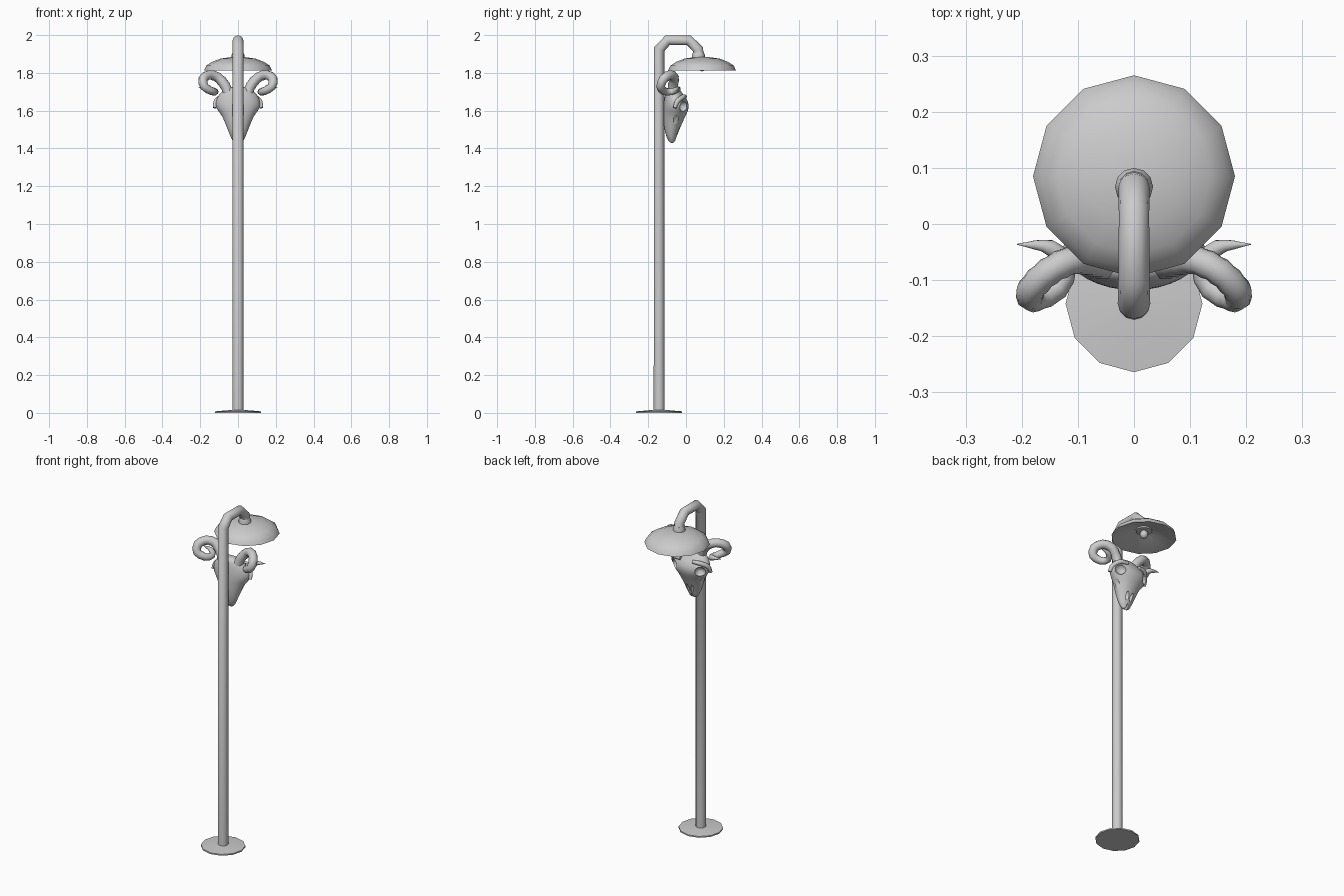
import bpy, bmesh, math
from mathutils import Vector

cube = bpy.data.objects.get("Cube")
if cube:
    bpy.data.objects.remove(cube, do_unlink=True)

grey = bpy.data.materials.new("plain grey")
grey.use_nodes = True
COLOUR = (0.6, 0.6, 0.6, 1)
grey.diffuse_color = COLOUR
grey.node_tree.nodes["Principled BSDF"].inputs["Base Color"].default_value = COLOUR


def select(ob):
    bpy.ops.object.select_all(action='DESELECT')
    ob.select_set(True)
    bpy.context.view_layer.objects.active = ob


def finish(bm, name, angle=40):
    bmesh.ops.recalc_face_normals(bm, faces=bm.faces)
    me = bpy.data.meshes.new(name)
    bm.to_mesh(me)
    bm.free()
    me.materials.append(grey)
    ob = bpy.data.objects.new(name, me)
    bpy.context.collection.objects.link(ob)
    select(ob)
    bpy.ops.object.shade_smooth_by_angle(angle=math.radians(angle))
    return ob


def loft(name, rings, angle=40):
    """Join rings of points; close both ends."""
    bm = bmesh.new()
    rows = [[bm.verts.new(p) for p in ring] for ring in rings]
    n = len(rows[0])
    for a, b in zip(rows, rows[1:]):
        for i in range(n):
            j = (i + 1) % n
            bm.faces.new((a[i], a[j], b[j], b[i]))
    bm.faces.new(rows[0][::-1])
    bm.faces.new(rows[-1])
    return finish(bm, name, angle)


def turned(name, profile, y, n=12, angle=40):
    """Profile of (radius, z) turned about a vertical axis at x = 0."""
    turn = [math.tau * i / n for i in range(n)]
    return loft(name, [[(r * math.cos(a), y + r * math.sin(a), z) for a in turn]
                       for r, z in profile], angle)


def tube(name, path, radii, n=12, angle=40):
    """Sweep a circle along a path, carrying its frame from point to point."""
    pts = [Vector(p) for p in path]
    rings, side = [], Vector((1, 0, 0))
    for i, p in enumerate(pts):
        before = (p - pts[max(i - 1, 0)]).normalized()
        after = (pts[min(i + 1, len(pts) - 1)] - p).normalized()
        t = (before + after).normalized()
        side = (side - t * side.dot(t)).normalized()
        up = t.cross(side)
        rings.append([p + radii[i] * (side * math.cos(a) + up * math.sin(a))
                      for a in (math.tau * k / n for k in range(n))])
    return loft(name, rings, angle)


def smooth_path(points, steps):
    """Catmull-Rom samples through points of any dimension."""
    p = [Vector(q) for q in points]
    p = [2 * p[0] - p[1]] + p + [2 * p[-1] - p[-2]]
    out = []
    for a, b, c, d in zip(p, p[1:], p[2:], p[3:]):
        for k in range(steps):
            t = k / steps
            out.append(0.5 * (2 * b + (c - a) * t + (2 * a - 5 * b + 4 * c - d) * t * t
                              + (3 * b - a - 3 * c + d) * t ** 3))
    return out + [p[-2]]


POLE_Y, LAMP_Y = -0.142, 0.085

# Foot plate, pole with bent arm, and collar
turned("foot_plate", [(0.122, 0), (0.122, 0.008), (0.03, 0.016)], POLE_Y, angle=75)
arm = [(POLE_Y, 0), (POLE_Y, 1.925), (-0.097, 1.973), (0.015, 1.973),
       (0.064, 1.925), (0.066, 1.87)]
tube("pole", [(0, y, z) for y, z in arm], [0.029, 0.029, 0.028, 0.027, 0.028, 0.03], angle=60)
turned("collar", [(0.034, 1.865), (0.034, 1.895), (0.028, 1.91)], 0.066)

# Open lamp shade, socket and bulb
turned("lamp_shade", [(0.03, 1.884), (0.092, 1.876), (0.138, 1.858), (0.168, 1.838),
                      (0.18, 1.812), (0.175, 1.812), (0.07, 1.858), (0.03, 1.862)], LAMP_Y)
turned("bulb_socket", [(0.045, 1.864), (0.045, 1.852), (0.018, 1.85), (0.018, 1.842)], LAMP_Y)
bm = bmesh.new()
bmesh.ops.create_uvsphere(bm, u_segments=12, v_segments=8, radius=0.024)
bmesh.ops.translate(bm, verts=bm.verts, vec=(0, LAMP_Y, 1.832))
finish(bm, "bulb")

# Skull: sections of (z, half width, back y, front y)
sections = [(1.425, 0.022, -0.085, -0.062), (1.46, 0.04, -0.105, -0.05),
            (1.50, 0.056, -0.115, -0.034), (1.55, 0.076, -0.12, -0.012),
            (1.585, 0.094, -0.12, 0.006), (1.615, 0.122, -0.12, 0.018),
            (1.65, 0.122, -0.118, 0.014), (1.685, 0.105, -0.112, -0.012),
            (1.715, 0.07, -0.105, -0.035), (1.728, 0.035, -0.09, -0.05)]
rings = []
for z, w, back, front in sections:
    mid, depth = (back + front) / 2, (front - back) / 2
    rings.append([(w * math.cos(a), mid + depth * math.sin(a), z)
                  for a in (math.tau * k / 16 for k in range(16))])
skull = loft("skull", rings)
sub = skull.modifiers.new("round", 'SUBSURF')
sub.levels = sub.render_levels = 1


def carve(name, centre, size, yaw=0, roll=0):
    """Carve an ellipsoid hollow out of the skull."""
    bpy.ops.mesh.primitive_uv_sphere_add(segments=16, ring_count=10, radius=1, location=centre)
    cutter = bpy.context.object
    cutter.name = name
    cutter.scale = size
    cutter.rotation_euler = (0, roll, yaw)
    cutter.hide_render = True
    cutter.data.materials.append(grey)
    cut = skull.modifiers.new(name, 'BOOLEAN')
    cut.operation, cut.object, cut.solver = 'DIFFERENCE', cutter, 'EXACT'
    return cutter


cutters = []
for s, word in ((1, "left"), (-1, "right")):
    cutters.append(carve(word + "_eye_hollow", (s * 0.098, 0.0, 1.622),
                         (0.034, 0.045, 0.032), yaw=-s * 0.9))
    cutters.append(carve(word + "_cheek_hollow", (s * 0.088, -0.045, 1.545),
                         (0.022, 0.03, 0.04), roll=s * 0.4))
    cutters.append(carve(word + "_nostril", (s * 0.013, -0.033, 1.485),
                         (0.009, 0.02, 0.035), roll=s * 0.15))
cutters.append(carve("muzzle_gap", (0, -0.07, 1.425), (0.007, 0.05, 0.035)))
select(skull)
for m in list(skull.modifiers):
    bpy.ops.object.modifier_apply(modifier=m.name)
bpy.ops.object.shade_smooth_by_angle(angle=math.radians(40))
for c in cutters:
    bpy.data.objects.remove(c, do_unlink=True)

# Brow ridges over the eyes, and curled ridged horns
curl = [(0.045, -0.075, 1.675, 0.027), (0.07, -0.068, 1.735, 0.027),
        (0.108, -0.064, 1.776, 0.026), (0.152, -0.085, 1.789, 0.025),
        (0.184, -0.118, 1.768, 0.025), (0.178, -0.134, 1.728, 0.023),
        (0.138, -0.115, 1.703, 0.021), (0.122, -0.075, 1.7, 0.018),
        (0.15, -0.042, 1.714, 0.014), (0.208, -0.036, 1.724, 0.001)]
brow = [(0.04, -0.005, 1.675, 0.01), (0.085, -0.015, 1.673, 0.013),
        (0.115, -0.045, 1.65, 0.013), (0.125, -0.06, 1.615, 0.009)]
for s, word in ((1, "left"), (-1, "right")):
    for part, path, ripple in (("horn", curl, 0.04), ("brow", brow, 0)):
        samples = smooth_path(path, 4)
        tube(f"{word}_{part}", [(s * p[0], p[1], p[2]) for p in samples],
             [p[3] * (1 + ripple * (-1) ** i) for i, p in enumerate(samples)], n=10)
